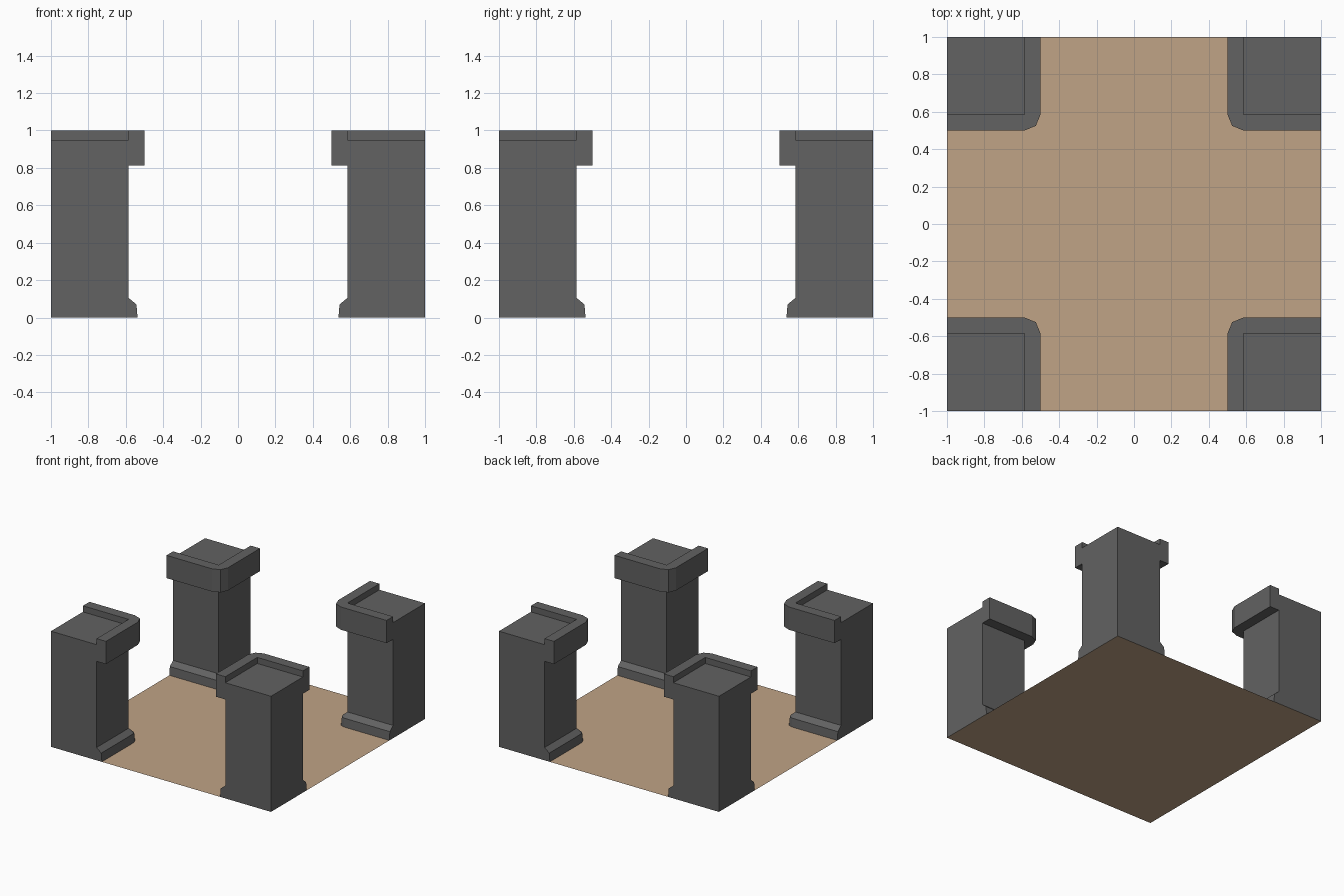
import bpy, bmesh
from math import cos, sin, radians

if "Cube" in bpy.data.objects:
    bpy.data.objects.remove(bpy.data.objects["Cube"])


def material(name, color):
    mat = bpy.data.materials.new(name)
    mat.diffuse_color = color
    mat.use_nodes = True
    mat.node_tree.nodes["Principled BSDF"].inputs["Base Color"].default_value = mat.diffuse_color
    return mat


def add_object(name, bm, mat):
    mesh = bpy.data.meshes.new(name)
    bm.to_mesh(mesh)
    bm.free()
    mesh.materials.append(mat)
    obj = bpy.data.objects.new(name, mesh)
    bpy.context.collection.objects.link(obj)
    return obj


stone = material("dark_stone", (0.122, 0.122, 0.122, 1))
sand = material("sand", (0.53, 0.37, 0.24, 1))

# Floor: a single flat square
bm = bmesh.new()
bmesh.ops.create_grid(bm, x_segments=1, y_segments=1, size=1)
add_object("floor", bm, sand)

# Corner pillar: moulding profile (outward offset, height) from foot to recessed top
SHAFT = 0.585
profile = [(0.048, 0), (0.042, 0.07), (0, 0.105), (0, 0.813),
           (0.085, 0.813), (0.085, 1), (0, 1), (0, 0.95)]

# Sweep stations (x, y, outward angle): straight run, rounded corner, straight run
stations = [(SHAFT, 1, 180), (SHAFT, SHAFT, 180), (SHAFT, SHAFT, 225),
            (SHAFT, SHAFT, 270), (1, SHAFT, 270)]

bm = bmesh.new()
rows = [[bm.verts.new((x + o * cos(radians(a)), y + o * sin(radians(a)), z))
         for o, z in profile] for x, y, a in stations]
for r, s in zip(rows, rows[1:]):
    for i in range(len(profile) - 1):
        bm.faces.new((r[i], s[i], s[i + 1], r[i + 1]))

# Flat outer sides and the recessed top close the pillar; the floor covers its foot
low = bm.verts.new((1, 1, 0))
high = bm.verts.new((1, 1, 0.95))
bm.faces.new(rows[0] + [high, low])
bm.faces.new(rows[-1][::-1] + [low, high])
bm.faces.new([r[-1] for r in rows] + [high])
bmesh.ops.remove_doubles(bm, verts=bm.verts[:], dist=0.0005)
bmesh.ops.recalc_face_normals(bm, faces=bm.faces[:])
pillars = add_object("corner_pillars", bm, stone)

# Repeat the pillar at all four corners
mirror = pillars.modifiers.new("four_corners", 'MIRROR')
mirror.use_axis = (True, True, False)
mirror.use_mirror_merge = False
